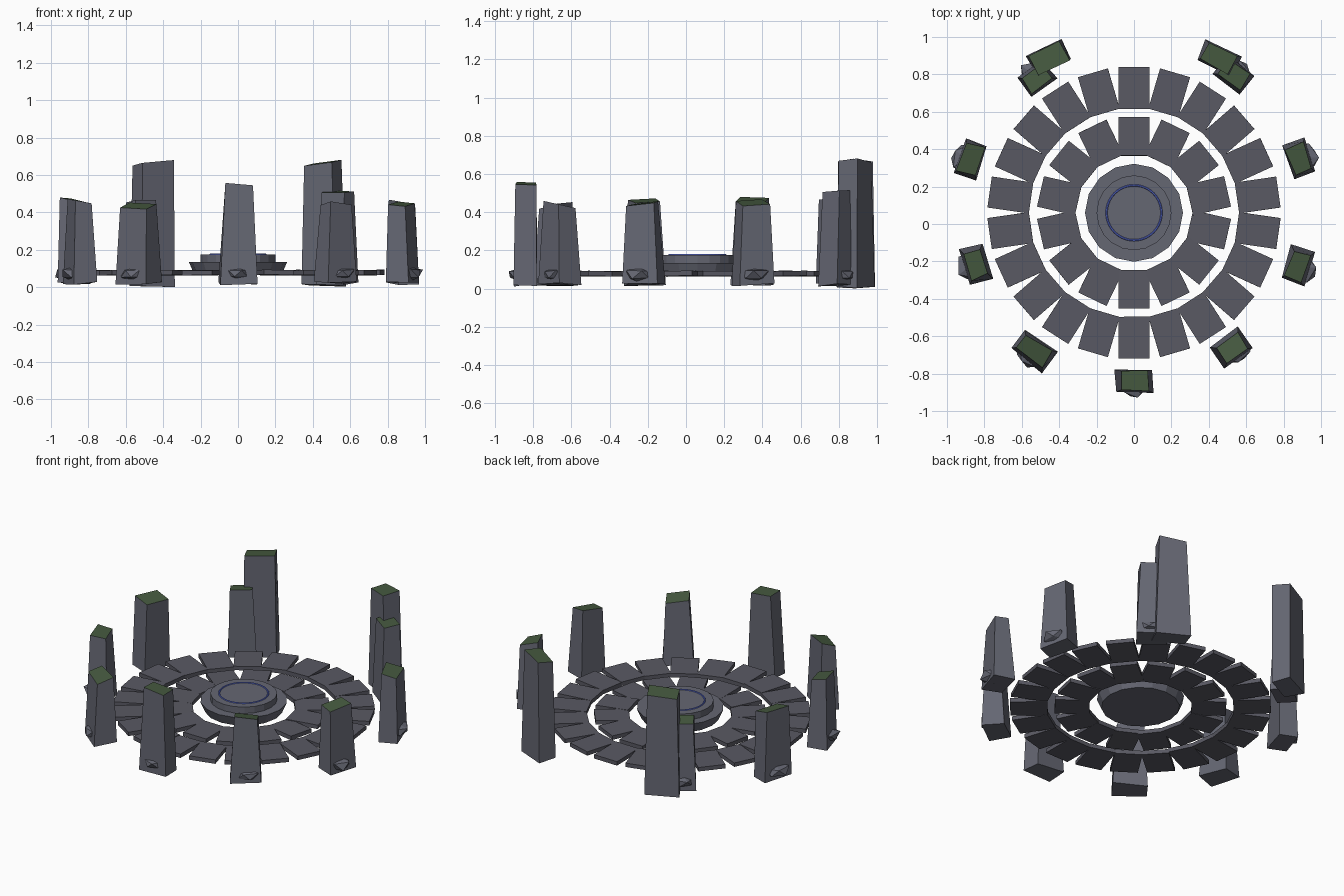
import bpy, bmesh, math, random
from mathutils import Vector, Matrix

if "Cube" in bpy.data.objects:
    bpy.data.objects.remove(bpy.data.objects["Cube"])

random.seed(4)
CY = 0.06  # ring centre in y


def mat(name, r, g, b):
    m = bpy.data.materials.new(name)
    m.diffuse_color = (r, g, b, 1)
    m.use_nodes = True
    m.node_tree.nodes["Principled BSDF"].inputs["Base Color"].default_value = m.diffuse_color
    return m


STONE = mat("stone", 0.13, 0.135, 0.17)
PAVING = mat("paving", 0.10, 0.10, 0.125)
MOSS = mat("moss", 0.06, 0.10, 0.05)
GLOW = mat("glow", 0.10, 0.15, 0.65)


def finish(name, bm, *mats):
    bmesh.ops.recalc_face_normals(bm, faces=bm.faces)
    me = bpy.data.meshes.new(name)
    bm.to_mesh(me)
    bm.free()
    for m in mats:
        me.materials.append(m)
    bpy.context.collection.objects.link(bpy.data.objects.new(name, me))


def tile_ring(name, count, radius, length):
    """Ring of slightly uneven paving slabs."""
    bm = bmesh.new()
    for i in range(count):
        m = (Matrix.Translation((0, CY, 0.078))
             @ Matrix.Rotation(math.tau * i / count, 4, 'Z')
             @ Matrix.Translation((0, radius, 0))
             @ Matrix.Rotation(random.uniform(-0.02, 0.02), 4, 'X')
             @ Matrix.Rotation(random.uniform(-0.02, 0.02), 4, 'Y')
             @ Matrix.Diagonal((0.167, length, 0.026, 1)))
        bmesh.ops.create_cube(bm, size=1, matrix=m)
    finish(name, bm, PAVING)


def disc(name, sides, r_low, r_top, z0, z1):
    bm = bmesh.new()
    bmesh.ops.create_cone(bm, cap_ends=True, segments=sides, radius1=r_low, radius2=r_top,
                          depth=z1 - z0, matrix=Matrix.Translation((0, CY, (z0 + z1) / 2)))
    finish(name, bm, STONE)


def standing_stone(name, centre, yaw, width, depth, height, z0, flare):
    """Tapered block, jittered, with a slanted mossy top."""
    bm = bmesh.new()
    bmesh.ops.create_cube(bm, size=1)
    rot = Matrix.Rotation(yaw, 3, 'Z')
    slope = Vector((random.uniform(-0.02, 0.02), random.uniform(-0.03, 0.03)))
    for v in bm.verts:
        top = v.co.z > 0
        k = 1 if top else flare
        p = rot @ Vector((v.co.x * width * k, v.co.y * depth * k, 0))
        z = height + slope.dot(v.co.xy) if top else z0 + random.uniform(-0.01, 0.01)
        shake = Vector((random.uniform(-0.008, 0.008), random.uniform(-0.008, 0.008), 0))
        v.co = centre + p + shake + Vector((0, 0, max(z, 0)))
    bm.normal_update()
    for f in bm.faces:
        f.material_index = int(f.normal.z > 0.7)
    finish(name, bm, STONE, MOSS)


def rubble(name, centre):
    """Squashed, jagged rock at a stone's foot."""
    bm = bmesh.new()
    bmesh.ops.create_icosphere(bm, subdivisions=1, radius=1)
    for v in bm.verts:
        c = v.co * random.uniform(0.75, 1.1)
        v.co = centre + Vector((c.x * 0.087, c.y * 0.087, 0.073 + c.z * 0.045))
    finish(name, bm, STONE)


# Paving rings and central dais
tile_ring("outer_paving", 22, 0.668, 0.224)
tile_ring("inner_paving", 14, 0.409, 0.208)
disc("dais_lower", 16, 0.235, 0.262, 0.07, 0.134)
disc("dais_upper", 20, 0.20, 0.20, 0.134, 0.176)

# Glowing inlay ring
bpy.ops.mesh.primitive_torus_add(major_segments=40, minor_segments=6, major_radius=0.147,
                                 minor_radius=0.006, location=(0, CY, 0.175))
bpy.context.object.name = "glow_ring"
bpy.context.object.data.materials.append(GLOW)

# Nine stones every 36 degrees from the front, leaving a gap at the back:
# height, top width, distance from centre
stones = [(0.55, 0.15, 0.90), (0.44, 0.14, 0.89), (0.445, 0.145, 0.92),
          (0.45, 0.15, 0.93), (0.51, 0.14, 0.91), None, (0.46, 0.13, 0.89),
          (0.465, 0.16, 0.92), (0.46, 0.15, 0.89), (0.435, 0.165, 0.91)]
for i, spec in enumerate(stones):
    if spec is None:
        continue
    height, width, dist = spec
    a = math.radians(36 * i - 90)
    out = Vector((math.cos(a), math.sin(a), 0))
    spot = Vector((0, CY, 0)) + out * dist
    standing_stone(f"standing_stone_{i}", spot, a + math.pi / 2, width, 0.1, height, 0.02, 1.3)
    rubble(f"rubble_{i}", spot + out * 0.025)

# Tall gate pillars either side of the gap
for side, s in (("left", -1), ("right", 1)):
    standing_stone(f"gate_pillar_{side}", Vector((0.452 * s, 0.885, 0)),
                   math.radians(-27 * s), 0.18, 0.105, 0.665, 0.008, 1.15)
